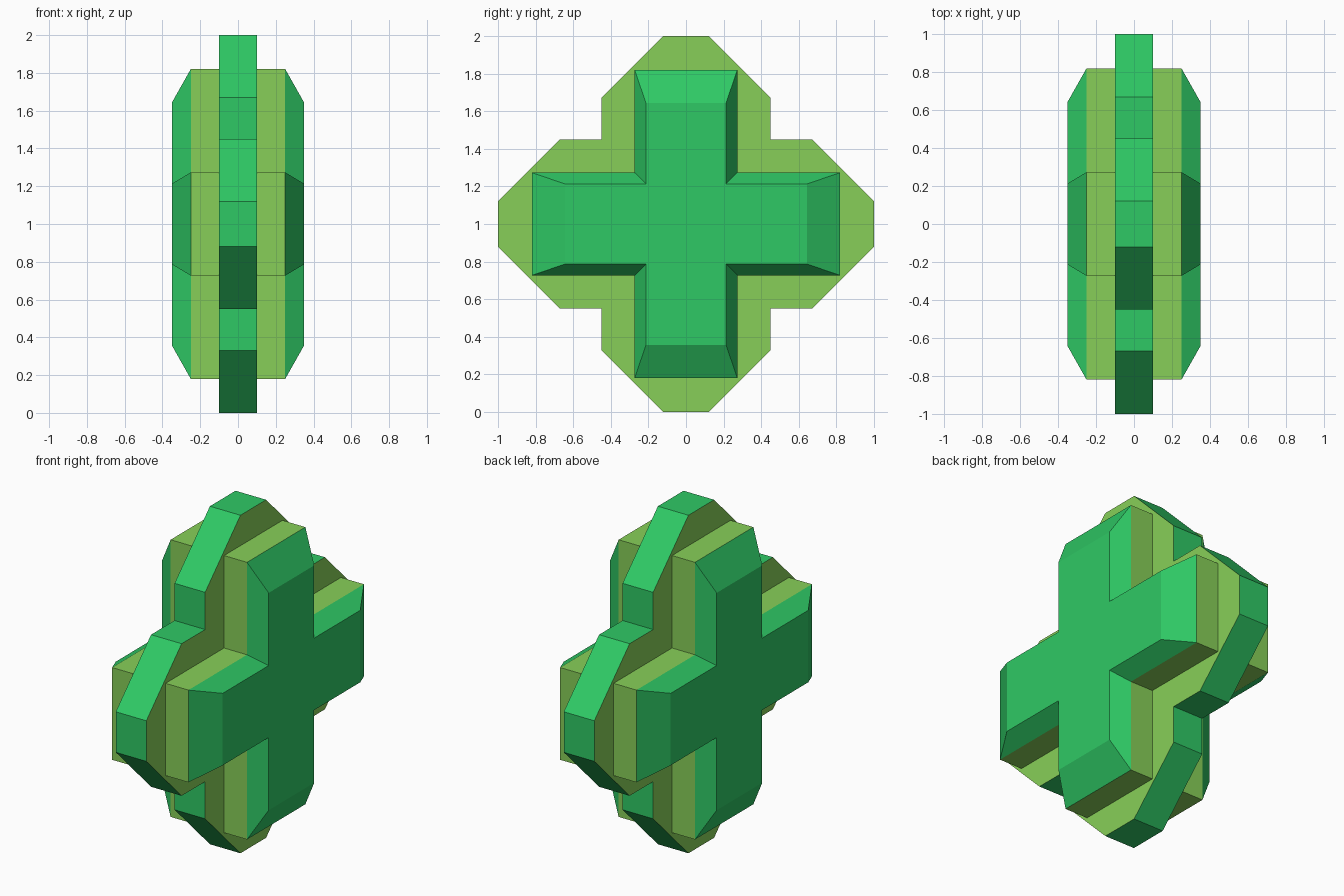
import bpy
import bmesh

cube = bpy.data.objects.get("Cube")
if cube:
    bpy.data.objects.remove(cube, do_unlink=True)


def make_material(name, colour):
    mat = bpy.data.materials.new(name)
    mat.use_nodes = True
    mat.diffuse_color = colour
    mat.node_tree.nodes["Principled BSDF"].inputs["Base Color"].default_value = colour
    return mat


GREEN, LIME = 0, 1
materials = [make_material("emerald green", (0.028, 0.584, 0.130, 1)),
             make_material("lime green", (0.242, 0.624, 0.098, 1))]


def four_fold(points):
    """Repeat one quadrant of (y, z) points around the centre."""
    outline = []
    for _ in range(4):
        outline += points
        points = [(-z, y) for y, z in points]
    return outline


def cross(half_width, length):
    return four_fold([(length, half_width), (half_width, half_width), (half_width, length)])


def loft(name, sections, wall_colours, cap_colour):
    """Join outlines placed along x and close both ends."""
    bm = bmesh.new()
    rings = [[bm.verts.new((x, y, z + 1)) for y, z in outline] for x, outline in sections]
    for lower, upper, colour in zip(rings, rings[1:], wall_colours):
        for i in range(len(lower)):
            j = (i + 1) % len(lower)
            face = bm.faces.new((lower[i], lower[j], upper[j], upper[i]))
            face.material_index = colour
    for ring in (rings[0], rings[-1]):
        bm.faces.new(ring).material_index = cap_colour
    bmesh.ops.recalc_face_normals(bm, faces=bm.faces)
    mesh = bpy.data.meshes.new(name)
    bm.to_mesh(mesh)
    bm.free()
    for mat in materials:
        mesh.materials.append(mat)
    obj = bpy.data.objects.new(name, mesh)
    bpy.context.collection.objects.link(obj)


# Stepped central plate: green rim, lime flat sides
plate = four_fold([(1, 0.12), (0.67, 0.45), (0.45, 0.45), (0.45, 0.67), (0.12, 1)])
loft("central_plate", [(-0.1, plate), (0.1, plate)], [GREEN], LIME)

# Raised crosses: lime walls, green chamfers and faces
for side, sign in (("left", 1), ("right", -1)):
    base, top = cross(0.273, 0.82), cross(0.213, 0.643)
    loft(side + "_raised_cross",
         [(sign * 0.09, base), (sign * 0.25, base), (sign * 0.35, top)],
         [LIME, GREEN], GREEN)
